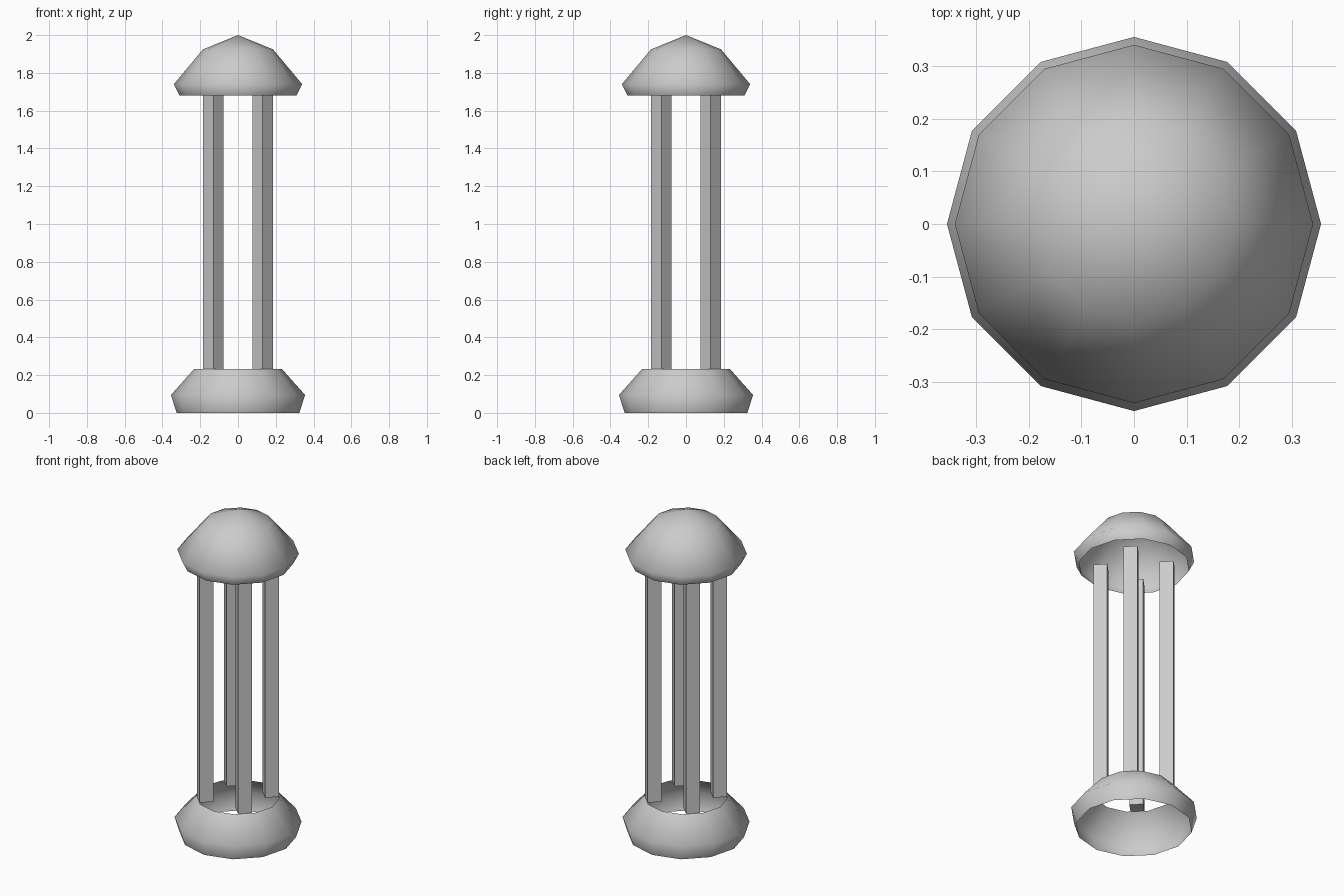
import bpy, bmesh
from math import cos, sin, pi, tau

cube = bpy.data.objects.get("Cube")
if cube:
    bpy.data.objects.remove(cube, do_unlink=True)

GREY = (0.6, 0.6, 0.6, 1)
stone = bpy.data.materials.new("plain_grey")
stone.use_nodes = True
stone.diffuse_color = GREY
stone.node_tree.nodes["Principled BSDF"].inputs["Base Color"].default_value = GREY


def add_object(name, bm, smooth):
    mesh = bpy.data.meshes.new(name)
    for face in bm.faces:
        face.smooth = smooth
    bm.to_mesh(mesh)
    bm.free()
    mesh.materials.append(stone)
    obj = bpy.data.objects.new(name, mesh)
    bpy.context.collection.objects.link(obj)
    return obj


def lathe(name, profile, sides=12, apex=None):
    """Thin open shell turned from (radius, height) points, bottom to top."""
    bm = bmesh.new()
    rings = [[bm.verts.new((r * cos(tau * i / sides), r * sin(tau * i / sides), z))
              for i in range(sides)] for r, z in profile]
    for low, high in zip(rings, rings[1:]):
        for i in range(sides):
            j = (i + 1) % sides
            bm.faces.new((low[i], low[j], high[j], high[i]))
    if apex is not None:
        tip = bm.verts.new((0, 0, apex))
        for i in range(sides):
            bm.faces.new((rings[-1][i], rings[-1][(i + 1) % sides], tip))
    return add_object(name, bm, True)


# Hollow base collar and domed cap
lathe("base_collar", [(0.325, 0), (0.355, 0.095), (0.232, 0.233)])
lathe("domed_cap", [(0.31, 1.68), (0.34, 1.74), (0.185, 1.925)], apex=2)

# Four square posts, each turned to face outward
BOTTOM, TOP = 0.233, 1.68
for side_x, x in (("left", 0.131), ("right", -0.131)):
    for side_y, y in (("front", -0.131), ("back", 0.131)):
        bm = bmesh.new()
        bmesh.ops.create_cone(bm, cap_ends=True, segments=4, radius1=0.055,
                              radius2=0.055, depth=TOP - BOTTOM)
        # Put the corners on the x and y axes
        for v in bm.verts:
            sign = 1 if v.co.z > 0 else -1
            if abs(abs(v.co.x) - abs(v.co.y)) < 0.01:
                v.co.x, v.co.y = (v.co.x - v.co.y) * cos(pi / 4), (v.co.x + v.co.y) * cos(pi / 4)
            v.co.z = sign * (TOP - BOTTOM) / 2
        bmesh.ops.translate(bm, verts=bm.verts, vec=(x, y, (TOP + BOTTOM) / 2))
        add_object(f"{side_y}_{side_x}_post", bm, False)
